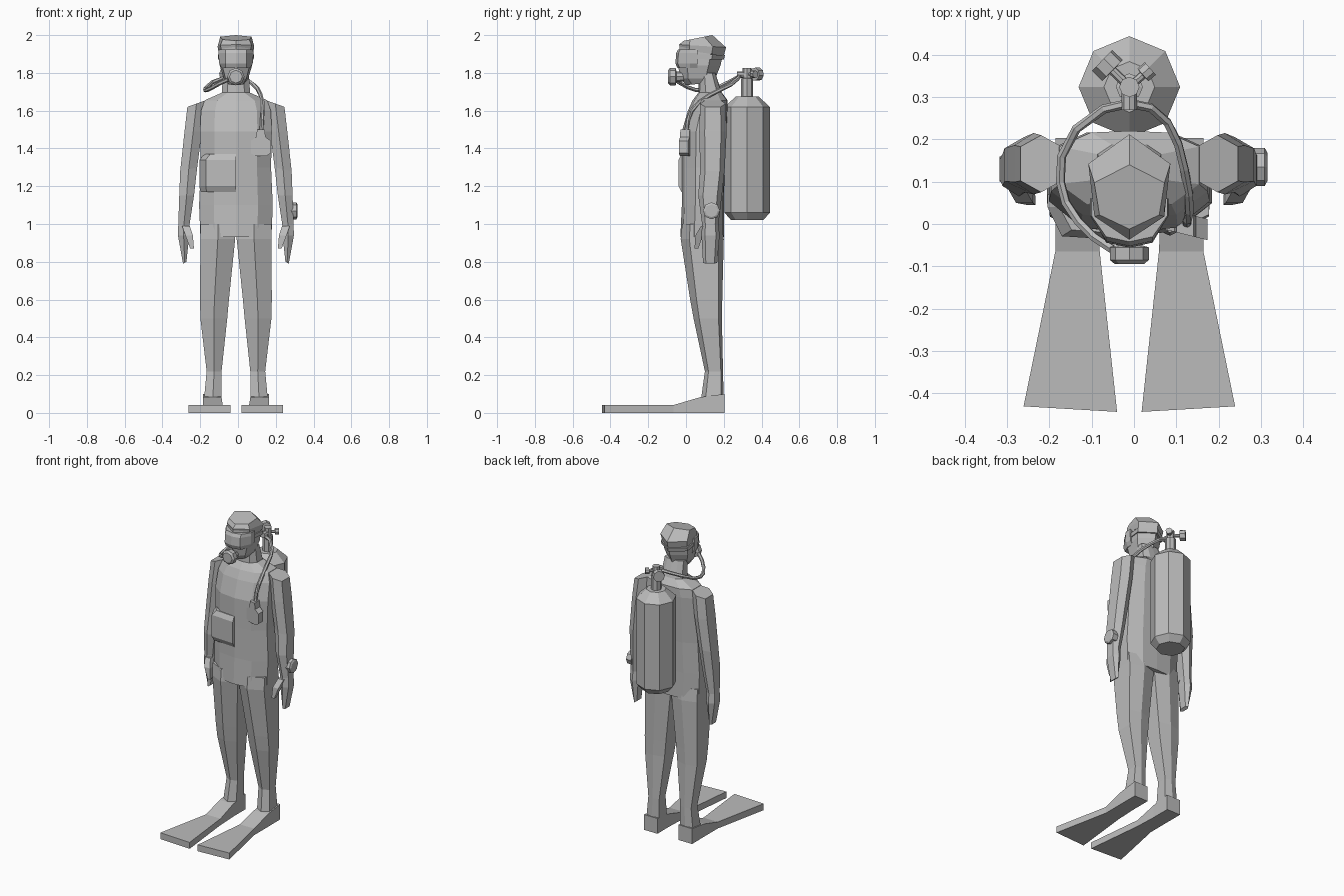
import bpy, bmesh, math
from mathutils import Vector

CX = -0.011  # body midline
grey = bpy.data.materials.new("neutral_grey")
grey.diffuse_color = (0.5, 0.5, 0.5, 1)


def loft(name, rings, mirror=False):
    """Skin a list of equal-length point rings and cap both ends."""
    bm = bmesh.new()
    for s in ((1, -1) if mirror else (1,)):
        vs = [[bm.verts.new((s * p[0], p[1], p[2])) for p in r] for r in rings]
        n = len(vs[0])
        for a, b in zip(vs, vs[1:]):
            for i in range(n):
                bm.faces.new((a[i], a[(i + 1) % n], b[(i + 1) % n], b[i]))
        bm.faces.new(vs[0])
        bm.faces.new(vs[-1])
    bmesh.ops.recalc_face_normals(bm, faces=bm.faces)
    me = bpy.data.meshes.new(name)
    bm.to_mesh(me)
    bm.free()
    me.materials.append(grey)
    ob = bpy.data.objects.new(name, me)
    ob.location.x = CX
    bpy.context.collection.objects.link(ob)
    return ob


def turned(name, base, axis, profile, n=8):
    """Faceted round part: profile is (distance along axis, radius)."""
    axis = Vector(axis).normalized()
    u = axis.orthogonal().normalized()
    v = axis.cross(u)
    rings = [[Vector(base) + axis * d + r * (u * math.cos(t) + v * math.sin(t))
              for t in (2 * math.pi * i / n for i in range(n))] for d, r in profile]
    return loft(name, rings)


def hose(name, pts, r=0.011):
    """Flexible tube through points, six sided."""
    rings = []
    P = [Vector(p) for p in pts]
    for i, p in enumerate(P):
        t = (P[min(i + 1, len(P) - 1)] - P[max(i - 1, 0)]).normalized()
        u = t.cross(Vector((0.3, 0.2, 1))).normalized()
        v = t.cross(u)
        rings.append([p + r * (u * math.cos(k * math.pi / 3) + v * math.sin(k * math.pi / 3))
                      for k in range(6)])
    return loft(name, rings)


def sym(half):
    """Close a half outline whose ends lie on the midline."""
    return half + [(-x, y, z) for x, y, z in half[-2:0:-1]]


# torso and neck: height, half width, front, back
torso = []
for z, w, f, b in [(0.93, .188, -.03, .20), (1.1, .195, -.022, .20), (1.3, .186, -.022, .205),
                   (1.49, .19, -.022, .215), (1.6, .185, .01, .22), (1.655, .165, .035, .22),
                   (1.695, .075, .065, .19), (1.8, .068, .07, .155)]:
    d = (b - f)
    torso.append(sym([(0, f, z), (.6 * w, f + .06 * d, z), (w, f + .32 * d, z),
                      (w, b - .2 * d, z), (.55 * w, b - .02 * d, z), (0, b, z)]))
loft("torso", torso)

# legs: height, inner x, outer x, front, back
legs = []
for z, xi, xo, f, b in [(1.0, .004, .188, -.02, .19), (.92, .004, .188, -.028, .2),
                        (.6, .037, .19, .022, .192), (.5, .046, .188, .04, .19),
                        (.22, .076, .155, .1, .196), (.04, .076, .172, .075, .2)]:
    m, d = (xi + xo) / 2, b - f
    legs.append([(m, f, z), (xo, f + .2 * d, z), (xo, b - .12 * d, z),
                 (m, b, z), (xi, b - .12 * d, z), (xi, f + .2 * d, z)])
loft("legs", legs, True)

# swim fins, lofted front to back: y, inner x, outer x, top, slant of the tip
loft("swim_fins", [[(xi, y - s, 0), (xo, y, 0), (xo, y, t), (xi, y - s, t)]
                   for y, xi, xo, t, s in [(.203, .076, .175, .1, 0), (.075, .076, .175, .083, 0),
                                           (-.065, .07, .175, .042, 0), (-.431, .029, .25, .042, .013)]],
     True)

# arms and hands: inner height, outer height, inner x, outer x, front, back
arms = []
for zi, zo, xi, xo, f, b in [(1.655, 1.62, .16, .257, .075, .21), (1.49, 1.49, .18, .272, .07, .215),
                             (1.3, 1.28, .205, .295, .075, .205), (1.15, 1.15, .222, .3, .065, .19),
                             (1.0, 1.0, .245, .305, .085, .172), (.94, .94, .247, .307, .082, .178),
                             (.8, .79, .262, .28, .09, .165)]:
    m, zm, d = (xi + xo) / 2, (zi + zo) / 2, b - f
    arms.append([(m, f, zm), (xo, f + .2 * d, zo), (xo, b - .2 * d, zo),
                 (m, b, zm), (xi, b - .2 * d, zi), (xi, f + .2 * d, zi)])
loft("arms", arms, True)
loft("thumbs", [[(x - r, y - r, z), (x + r, y - r, z), (x + r, y + r, z), (x - r, y + r, z)]
                for x, y, z, r in [(.265, .1, .99, .02), (.248, .07, .94, .02), (.232, .055, .87, .01)]], True)


def hexagon(f, b, w, zf, zb):
    """Head section with a vertex at front and back, tilted from zf to zb."""
    d, h = b - f, zb - zf
    return sym([(0, f, zf), (.85 * w, f + .22 * d, zf + .22 * h),
                (w, f + .72 * d, zf + .72 * h), (0, b, zb)])


# head, hood cap and diving mask
loft("head", [hexagon(.0, .145, .045, 1.735, 1.75), hexagon(-.03, .155, .065, 1.77, 1.77),
              hexagon(-.042, .183, .086, 1.84, 1.84), hexagon(-.033, .2, .088, 1.95, 1.92)])
loft("hood_cap", [hexagon(-.03, .2, .09, 1.925, 1.89), hexagon(-.037, .212, .097, 1.95, 1.935),
                  hexagon(-.012, .14, .083, 1.97, 2.0)])
loft("diving_mask", [[(0, f, z), (.055, f + .012, z), (w, .02, z), (w, .06, z),
                      (-w, .06, z), (-w, .02, z), (-.055, f + .012, z)]
                     for z, f, w in [(1.825, -.045, .075), (1.85, -.056, .089),
                                     (1.905, -.052, .093), (1.925, -.042, .09)]])
loft("mask_strap", [hexagon(-.03, .2, .094, 1.875, 1.87), hexagon(-.03, .207, .096, 1.9, 1.895)])

# mouthpiece regulator
turned("regulator", (0, 0, 1.78), (0, -1, 0), [(0, .025), (.05, .028), (.055, .046), (.085, .046), (.095, .034)])

# air tank and valve
turned("air_tank", (0, .324, 1.02), (0, 0, 1), [(0, .085), (.04, .12), (.6, .12), (.655, .06)])
turned("tank_valve", (0, .324, 1.66), (0, 0, 1), [(0, .032), (.11, .032), (.112, .024), (.165, .024)])
turned("first_stage", (0, .324, 1.79), (0, -1, 0), [(0, .018), (.055, .018)])
turned("large_valve_knob", (0, .324, 1.793), (-.72, .7, 0),
       [(0, .011), (.055, .011), (.056, .035), (.09, .035)])
turned("small_valve_knob", (0, .324, 1.793), (.75, .66, 0),
       [(0, .01), (.042, .01), (.043, .02), (.066, .02)])

# hoses
hose("breathing_hose", [(0, .285, 1.785), (-.06, .272, 1.775), (-.125, .225, 1.75), (-.16, .16, 1.72),
                        (-.163, .1, 1.708), (-.15, .05, 1.71), (-.12, .005, 1.725), (-.085, -.03, 1.745),
                        (-.04, -.06, 1.765)])
hose("gauge_hose", [(0, .285, 1.785), (.05, .275, 1.77), (.09, .24, 1.74), (.115, .19, 1.715),
                    (.13, .13, 1.685), (.141, .07, 1.645), (.142, .03, 1.6), (.138, .01, 1.55),
                    (.135, .0, 1.48)])

# pressure gauge
c = [(-.03, 1.36), (.03, 1.36), (.053, 1.375), (.053, 1.44), (.025, 1.46), (.02, 1.5),
     (-.02, 1.5), (-.025, 1.46), (-.053, 1.44), (-.053, 1.375)]
loft("pressure_gauge", [[(.132 + x, y - .25 * x, z) for x, z in c] for y in (-.025, .025)])

# chest pocket on one side
loft("chest_pocket", [[(0, f, z), (-.155 * k, f + .01, z), (-.188 * k, .04, z), (-.188 * k, .07, z), (0, .07, z)]
                      for z, f, k in [(1.17, -.024, 1), (1.2, -.039, 1.03),
                                      (1.34, -.039, 1.03), (1.37, -.024, .88)]])

# wrist computer
turned("wrist_computer", (.285, .135, 1.07), (1, 0, 0), [(0, .045), (.035, .045), (.041, .034)])
